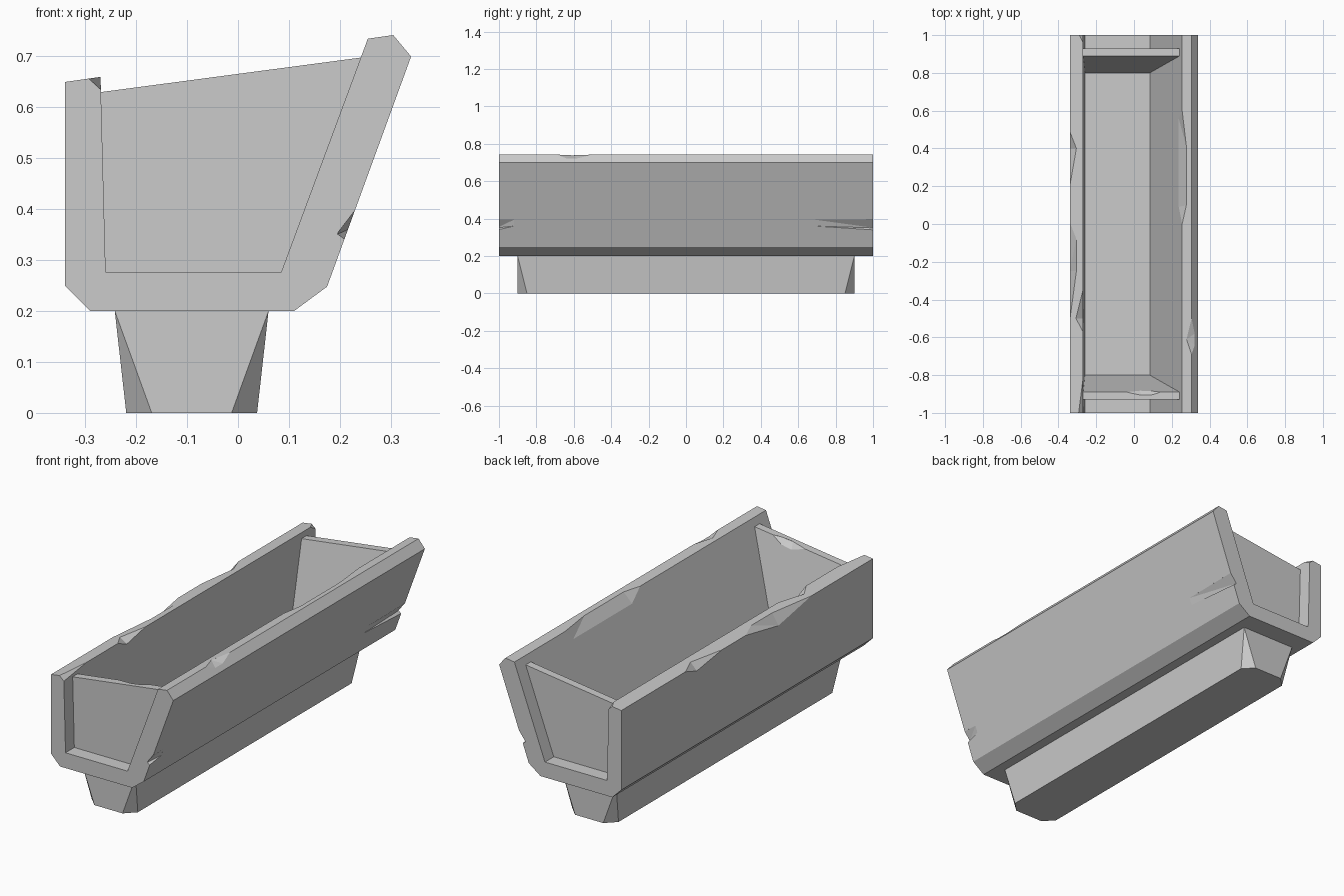
import bpy, bmesh
from mathutils import Vector

cube = bpy.data.objects.get("Cube")
if cube:
    bpy.data.objects.remove(cube, do_unlink=True)

stone = bpy.data.materials.new("grey_stone")
stone.use_nodes = True
GREY = (0.6, 0.6, 0.6, 1)
stone.diffuse_color = GREY
stone.node_tree.nodes["Principled BSDF"].inputs["Base Color"].default_value = GREY


def finish(name, bm):
    bmesh.ops.recalc_face_normals(bm, faces=bm.faces)
    mesh = bpy.data.meshes.new(name)
    bm.to_mesh(mesh)
    bm.free()
    mesh.materials.append(stone)
    obj = bpy.data.objects.new(name, mesh)
    bpy.context.collection.objects.link(obj)
    return obj


def loft(name, loop_a, loop_b):
    """Closed solid between two matching loops of points."""
    bm = bmesh.new()
    a = [bm.verts.new(p) for p in loop_a]
    b = [bm.verts.new(p) for p in loop_b]
    bm.faces.new(a)
    bm.faces.new(b[::-1])
    for i in range(len(a)):
        j = (i + 1) % len(a)
        bm.faces.new((a[i], b[i], b[j], a[j]))
    return finish(name, bm)


def hull(bm, points):
    verts = [bm.verts.new(p) for p in points]
    res = bmesh.ops.convex_hull(bm, input=verts)
    junk = [v for v in res["geom_interior"] if isinstance(v, bmesh.types.BMVert)]
    bmesh.ops.delete(bm, geom=junk, context="VERTS")


def carve(obj, chips):
    """Cut convex chips out of an object."""
    bm = bmesh.new()
    for points in chips:
        hull(bm, points)
    cutter = finish("chip_cutter", bm)
    cutter.hide_render = True
    mod = obj.modifiers.new("chips", "BOOLEAN")
    mod.operation = "DIFFERENCE"
    mod.solver = "EXACT"
    mod.object = cutter
    bpy.context.view_layer.objects.active = obj
    bpy.ops.object.modifier_apply(modifier=mod.name)
    bpy.data.objects.remove(cutter, do_unlink=True)


def edge_chip(edge, out, top, side, y0, y1, p_range, q_range):
    """Chip along a rim edge; top and side are (x, z) reaches on either face."""
    pts = [(edge[0], y, edge[1]) for y in (y0, y1)]
    pts += [(top[0], y, top[1]) for y in p_range]
    pts += [(side[0], y, side[1]) for y in q_range]
    pts += [(out[0], y, out[1]) for y in (y0, y1)]
    return pts


# Trough body: open channel section run along the length
section = [(-0.34, 0.65), (-0.34, 0.25), (-0.29, 0.2), (0.11, 0.2),
           (0.175, 0.248), (0.34, 0.70), (0.305, 0.742), (0.255, 0.735),
           (0.085, 0.277), (-0.26, 0.277), (-0.27, 0.66)]
body = loft("trough_body", [(x, -1, z) for x, z in section],
            [(x, 1, z) for x, z in section])

left_outer, left_out = (-0.34, 0.65), (-0.38, 0.7)
left_inner, left_in = (-0.27, 0.66), (-0.23, 0.7)
chips = [
    # left rim, outer edge
    edge_chip(left_outer, left_out, (-0.305, 0.655), (-0.34, 0.62), 0.2, 0.49, [0.4], [0.4]),
    edge_chip(left_outer, left_out, (-0.305, 0.655), (-0.34, 0.6), -0.51, 0.01,
              [-0.25, -0.08], [-0.25]),
    # left rim, inner edge
    edge_chip(left_inner, left_in, (-0.308, 0.655), (-0.269, 0.63), -0.57, -0.35, [-0.5], [-0.5]),
    edge_chip(left_inner, left_in, (-0.295, 0.657), (-0.269, 0.633), -1.01, -0.82, [-1.01], [-1.01]),
    edge_chip(left_inner, left_in, (-0.295, 0.657), (-0.269, 0.633), 0.96, 1.01, [1.01], [1.01]),
    # right rim, inner then outer edge
    edge_chip((0.255, 0.735), (0.2, 0.78), (0.278, 0.739), (0.236, 0.685), 0.0, 0.6,
              [0.1, 0.41], [0.09, 0.56]),
    edge_chip((0.305, 0.742), (0.33, 0.8), (0.278, 0.738), (0.322, 0.722), -0.69, -0.5,
              [-0.61], [-0.64, -0.58]),
]
# cracks at both ends of the sloping side
for s, reach in ((-1, 0.92), (1, 0.69)):
    end = s * 1.01
    chips.append([(0.229, end, 0.397), (0.193, end, 0.35), (0.208, end, 0.339),
                  (0.228, s * reach, 0.394), (0.216, s * reach, 0.36),
                  (0.28, end, 0.37), (0.26, s * reach, 0.37)])
carve(body, chips)

# End walls: upright outside, leaning back inside
for s, name in ((-1, "front_end_wall"), (1, "back_end_wall")):
    outline = [(-0.285, 0.628, 0.89), (-0.275, 0.26, 0.797),
               (0.09, 0.26, 0.797), (0.25, 0.699, 0.89)]
    wall = loft(name, [(x, s * 0.93, z) for x, z, y in outline],
                [(x, s * y, z) for x, z, y in outline])
    if s < 0:
        carve(wall, [[(-0.04, -0.89, 0.661), (0.14, -0.89, 0.685), (0.04, -0.908, 0.67),
                      (0.1, -0.905, 0.678), (0.03, -0.882, 0.64), (0.09, -0.884, 0.652),
                      (0.05, -0.85, 0.72)]])

# Foot: tapered plinth whose corners are cut away towards the ground
bm = bmesh.new()
cx, cut, foot_y = -0.091, 0.05, 0.9
points = []
for sx in (-1, 1):
    for sy in (-1, 1):
        points.append((cx + sx * 0.151, sy * foot_y, 0.2))
        points.append((cx + sx * 0.1285, sy * (foot_y - cut), 0))
        points.append((cx + sx * (0.1285 - cut), sy * foot_y, 0))
hull(bm, points)
bmesh.ops.dissolve_limit(bm, angle_limit=0.01, verts=bm.verts, edges=bm.edges)
finish("foot", bm)
